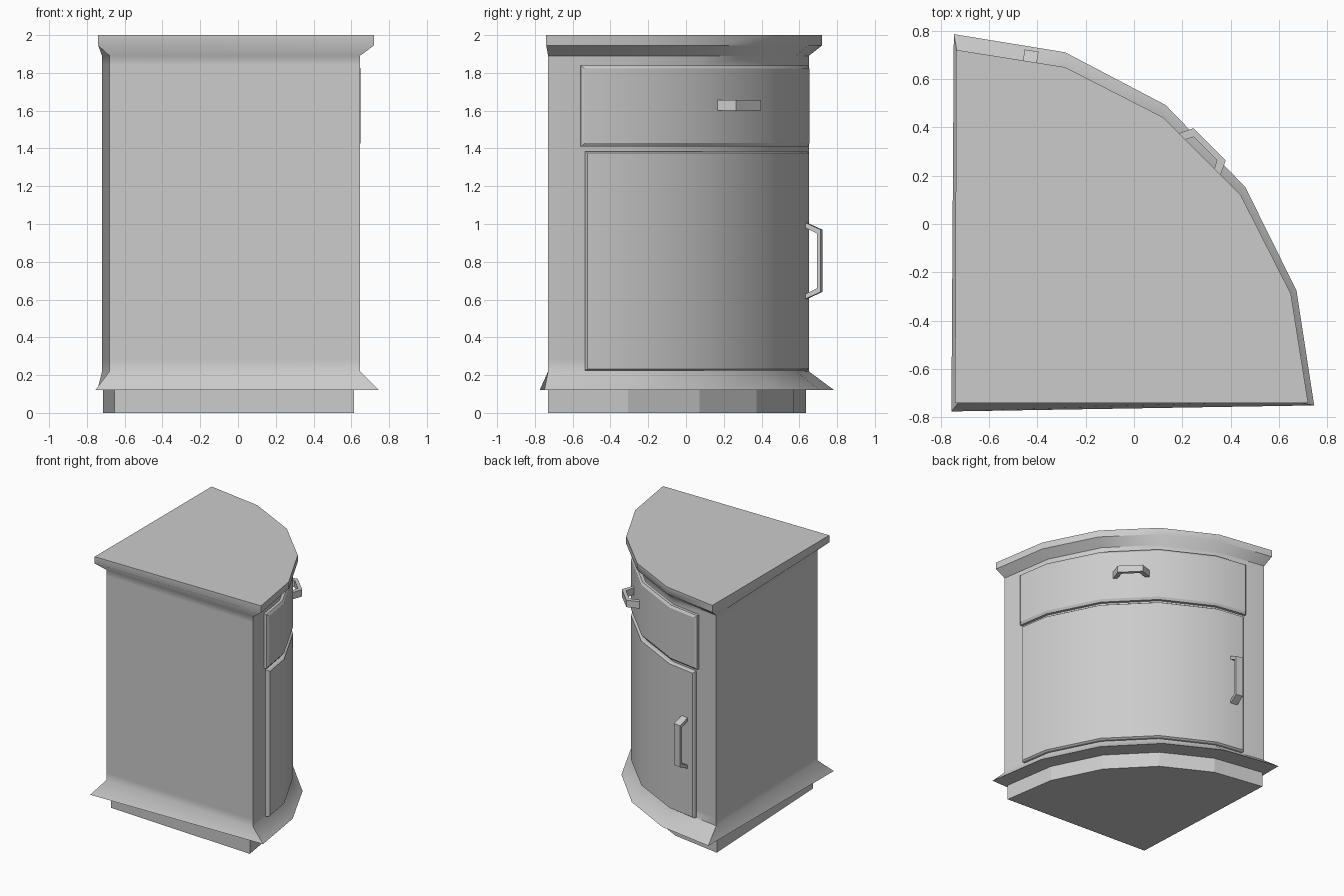
import bpy, bmesh
from math import radians, sin, cos
from mathutils import Vector

if "Cube" in bpy.data.objects:
    bpy.data.objects.remove(bpy.data.objects["Cube"])


def make(name, verts, faces, smooth=None):
    bm = bmesh.new()
    vs = [bm.verts.new(v) for v in verts]
    for f in faces:
        bm.faces.new([vs[i] for i in f])
    bmesh.ops.recalc_face_normals(bm, faces=bm.faces)
    me = bpy.data.meshes.new(name)
    bm.to_mesh(me)
    bm.free()
    ob = bpy.data.objects.new(name, me)
    bpy.context.collection.objects.link(ob)
    if smooth:
        bpy.ops.object.select_all(action='DESELECT')
        ob.select_set(True)
        bpy.context.view_layer.objects.active = ob
        bpy.ops.object.shade_smooth_by_angle(angle=radians(smooth))
    return ob


def bridge(layers, n):
    return [(k * n + i, k * n + (i + 1) % n, (k + 1) * n + (i + 1) % n, (k + 1) * n + i)
            for k in range(layers - 1) for i in range(n)]


def loft(name, rings, smooth=None):
    n = len(rings[0])
    faces = bridge(len(rings), n)
    faces += [tuple(range(n)), tuple(range((len(rings) - 1) * n, len(rings) * n))]
    return make(name, [p for r in rings for p in r], faces, smooth)


def arc(c, r, a, d=0.0):
    """Point on the five-sided quarter arc, pushed out by d."""
    s = cos(radians(9)) / cos(radians(a % 18 - 9))
    return c[0] + (r[0] + d) * s * cos(radians(a)), c[1] + (r[1] + d) * s * sin(radians(a))


def outline(corner, c, r):
    return [corner] + [arc(c, r, a) for a in range(0, 91, 18)]


def at(points, z):
    return [(x, y, z) for x, y in points]


BODY_C, BODY_R = (-0.72, -0.73), (1.365, 1.38)
base = outline((-0.655, -0.66), (-0.715, -0.73), (1.33, 1.365))
flare = outline((-0.755, -0.775), (-0.745, -0.75), (1.49, 1.535))
body = outline((-0.68, -0.68), BODY_C, BODY_R)
slab = outline((-0.74, -0.74), (-0.735, -0.74), (1.455, 1.46))

# Plinth, and carcass with flared skirt and top slab
loft("plinth", [at(base, 0), at(base, 0.125)])
loft("carcass", [at(flare, 0.12), at(body, 0.22), at(body, 0.28), at(body, 1.84),
                 at(body, 1.89), at(slab, 1.945), at(slab, 2.0)], 50)


# Curved drawer and door fronts with chamfered rims
def panel(name, a0, z0, z1, inset):
    verts = []
    for d, e in ((-0.01, 0), (0.022, 0), (0.034, inset)):
        da = e * 42
        cols = [arc(BODY_C, BODY_R, a, d) for a in (a0 + da, 18, 36, 54, 72, 90 - a0 - da)]
        verts += at(cols, z0 + e) + at(cols[::-1], z1 - e)
    faces = bridge(3, 12)
    for k in (0, 24):
        faces += [(k + i, k + i + 1, k + 10 - i, k + 11 - i) for i in range(5)]
    make(name, verts, faces, 30)


panel("drawer_front", 7.2, 1.41, 1.84, 0.018)
panel("door_front", 8.2, 0.225, 1.385, 0.008)


# Trapezoid bracket handles: u runs along the bar, n outward, w across it
def handle(name, origin, u, n, half_base, half_top, depth, width, t):
    o, u, n = Vector(origin), Vector(u).normalized(), Vector(n).normalized()
    w = u.cross(n) * width / 2
    half = [(half_base, 0), (half_top, depth), (half_top - t, depth - t), (half_base - 1.3 * t, 0)]
    prof = [half[3], half[0], half[1]] + [(-a, b) for a, b in (half[1], half[0], half[3], half[2])] + [half[2]]
    pts = [o + u * a + n * b for a, b in prof]
    faces = bridge(2, 8)
    for k in (0, 8):  # two legs and the bar
        faces += [tuple(k + i for i in q) for q in ((0, 1, 2, 7), (2, 3, 6, 7), (3, 4, 5, 6))]
    make(name, [p - w for p in pts] + [p + w for p in pts], faces)


handle("drawer_handle", (0.245, 0.262, 1.628), (1, -1, 0), (1, 1, 0), 0.14, 0.094, 0.096, 0.055, 0.026)
handle("door_handle", (-0.437, 0.63, 0.805), (0, 0, 1), (0.156, 0.988, 0), 0.205, 0.165, 0.088, 0.058, 0.02)
